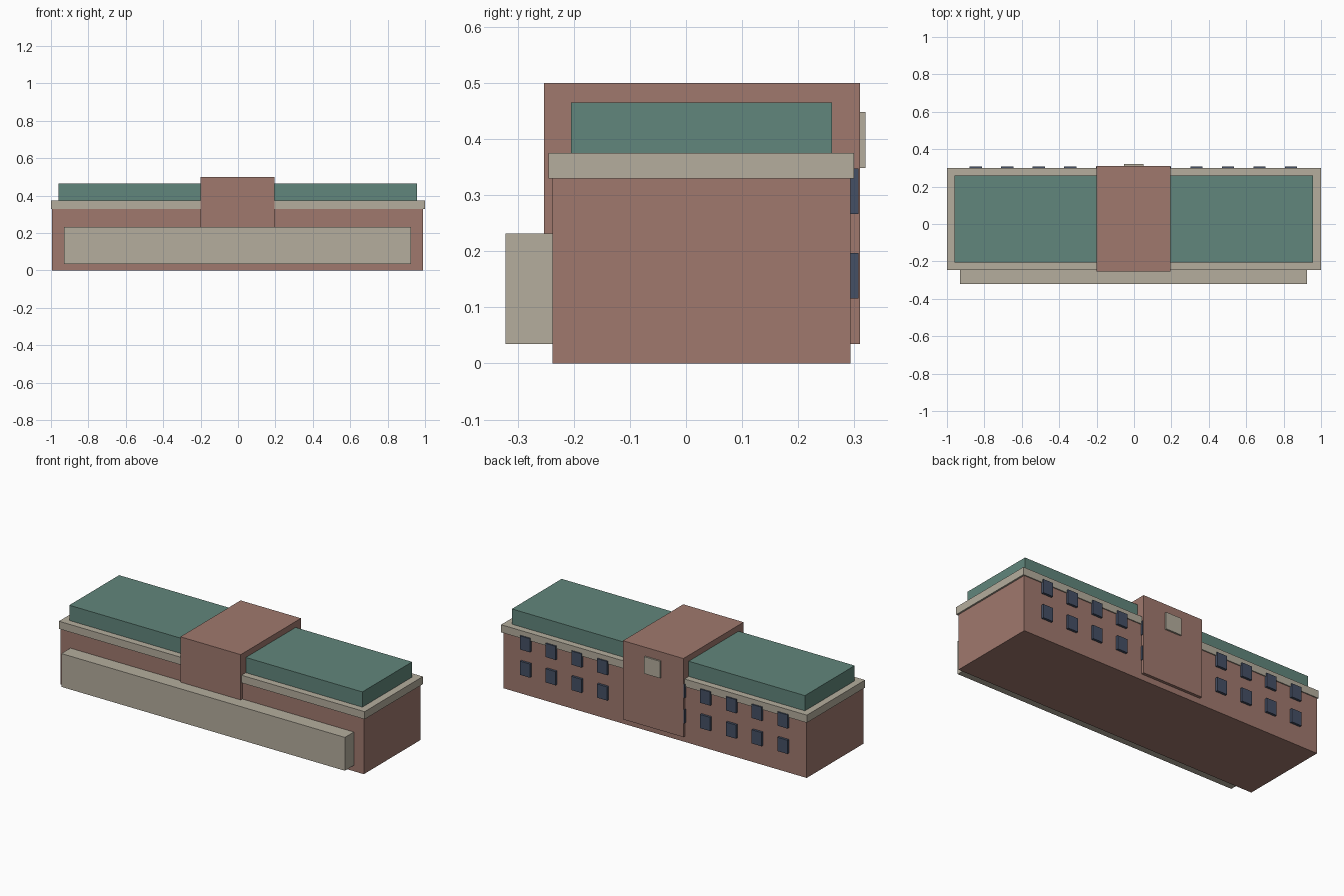
import bpy

if "Cube" in bpy.data.objects:
    bpy.data.objects.remove(bpy.data.objects["Cube"])


def material(name, rgb):
    m = bpy.data.materials.new(name)
    m.diffuse_color = (*rgb, 1)
    m.use_nodes = True
    m.node_tree.nodes["Principled BSDF"].inputs["Base Color"].default_value = m.diffuse_color
    return m


brick = material("brick", (0.35, 0.19, 0.155))
stone = material("stone", (0.46, 0.42, 0.34))
copper = material("green_roof", (0.12, 0.24, 0.20))
glass = material("dark_glass", (0.06, 0.08, 0.13))


def box(name, xs, ys, zs, mat):
    """Axis-aligned box from (min, max) ranges."""
    bpy.ops.mesh.primitive_cube_add(size=1)
    ob = bpy.context.object
    ob.name = name
    ob.data.name = name
    for v in ob.data.vertices:
        v.co = [(r[0] + r[1]) / 2 + c * (r[1] - r[0])
                for r, c in zip((xs, ys, zs), v.co)]
    ob.data.materials.append(mat)
    return ob


# Main block, cornice and roof
box("main_block", (-0.995, 0.99), (-0.238, 0.293), (0, 0.33), brick)
box("cornice", (-1, 1), (-0.245, 0.299), (0.33, 0.375), stone)
box("roof", (-0.96, 0.957), (-0.205, 0.26), (0.375, 0.465), copper)

# Central pavilion running through the building
box("central_pavilion", (-0.2, 0.195), (-0.253, 0.31), (0.035, 0.5), brick)

# Long front annex
box("front_annex", (-0.93, 0.925), (-0.322, -0.238), (0.035, 0.232), stone)

# Stone panel high on the back of the pavilion
box("back_panel", (-0.054, 0.05), (0.31, 0.32), (0.348, 0.448), stone)

# Two rows of back windows; the innermost are mostly buried in the pavilion
for row, z in enumerate((0.116, 0.266)):
    for i in range(-5, 6):
        if i == 0:
            continue
        x = -0.003 + i * 0.1685
        box(f"window_{row}_{i + 5}", (x - 0.033, x + 0.033),
            (0.292, 0.307), (z, z + 0.081), glass)
